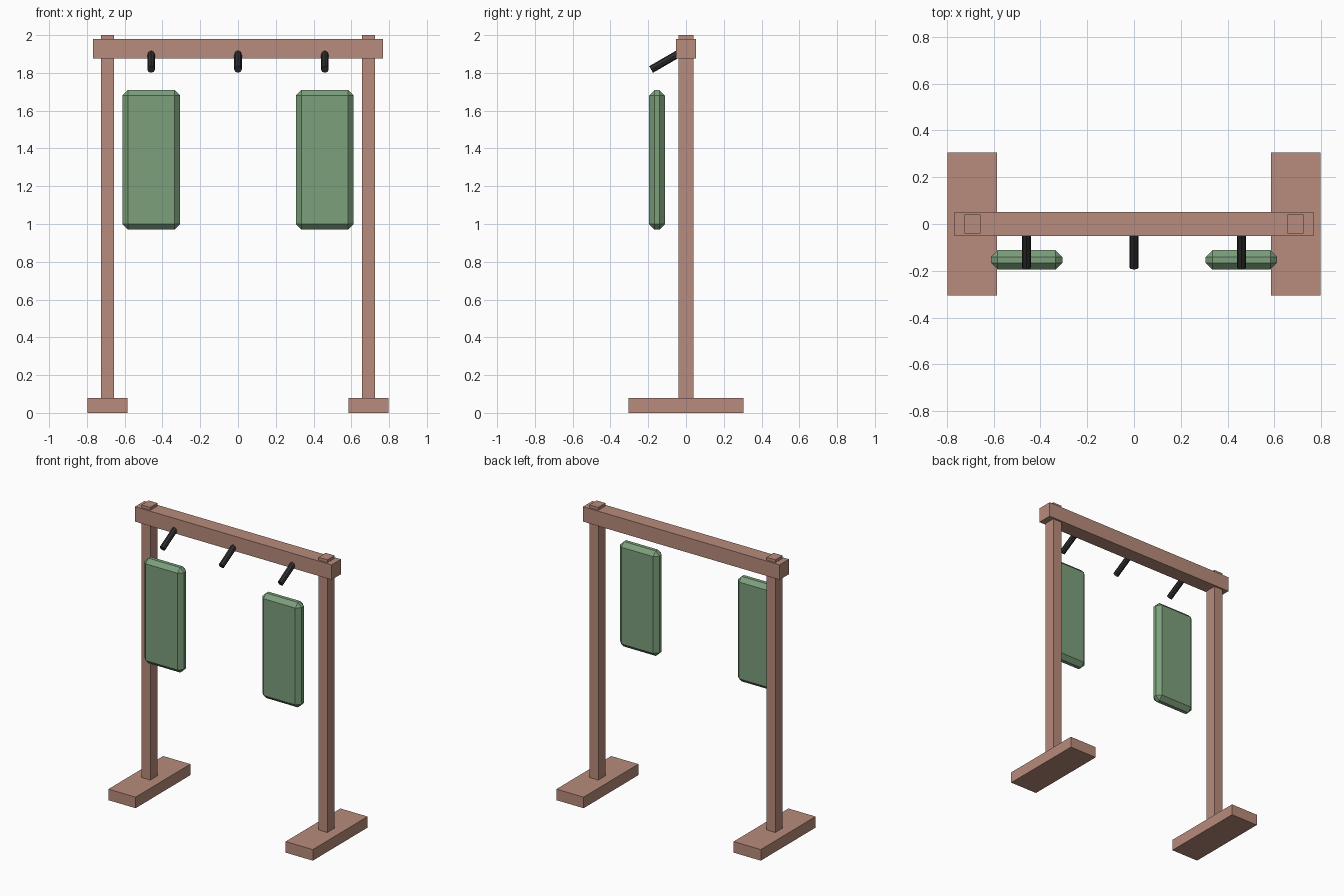
import bpy
import bmesh
from math import radians
from mathutils import Matrix, Vector

default = bpy.data.objects.get("Cube")
if default:
    bpy.data.objects.remove(default, do_unlink=True)


def material(name, rgb):
    mat = bpy.data.materials.new(name)
    mat.use_nodes = True
    mat.diffuse_color = (*rgb, 1)
    mat.node_tree.nodes["Principled BSDF"].inputs["Base Color"].default_value = (*rgb, 1)
    return mat


wood = material("warm wood", (0.48, 0.26, 0.20))
green = material("pad green", (0.20, 0.35, 0.20))
black = material("black rubber", (0.03, 0.03, 0.032))


def finish(name, bm, mat):
    mesh = bpy.data.meshes.new(name)
    bm.to_mesh(mesh)
    bm.free()
    mesh.materials.append(mat)
    obj = bpy.data.objects.new(name, mesh)
    bpy.context.collection.objects.link(obj)
    return obj


def box(name, low, high, mat, chamfer=0):
    low, high = Vector(low), Vector(high)
    bm = bmesh.new()
    bmesh.ops.create_cube(bm, size=1)
    bmesh.ops.scale(bm, vec=high - low, verts=bm.verts)
    obj = finish(name, bm, mat)
    obj.location = (low + high) / 2
    if chamfer:
        bevel = obj.modifiers.new("chamfer", "BEVEL")
        bevel.width = chamfer
        bevel.segments = 1
    return obj


def peg(name, x):
    # Octagonal rod leaning forward and down out of the beam
    tip, root = Vector((x, -0.185, 1.818)), Vector((x, -0.03, 1.9075))
    bm = bmesh.new()
    bmesh.ops.create_cone(bm, cap_ends=True, segments=8, radius1=0.02,
                          radius2=0.02, depth=(root - tip).length)
    obj = finish(name, bm, black)
    obj.matrix_world = Matrix.Translation((tip + root) / 2) @ Matrix.Rotation(radians(-60), 4, "X")
    return obj


# Feet, posts and hanging pads on both sides
for side, s in (("left", 1), ("right", -1)):
    def span(a, b):
        return sorted((s * a, s * b))

    x0, x1 = span(0.585, 0.797)
    box(side + "_foot", (x0, -0.305, 0), (x1, 0.305, 0.078), wood)
    x0, x1 = span(0.656, 0.725)
    box(side + "_post", (x0, -0.04, 0.078), (x1, 0.04, 2), wood)
    x0, x1 = span(0.306, 0.612)
    box(side + "_pad", (x0, -0.195, 0.97), (x1, -0.112, 1.71), green, 0.029)

# Crossbeam and its pegs
box("crossbeam", (-0.767, -0.052, 1.875), (0.767, 0.052, 1.98), wood)
for label, x in (("left", 0.46), ("middle", 0), ("right", -0.46)):
    peg(label + "_peg", x)
